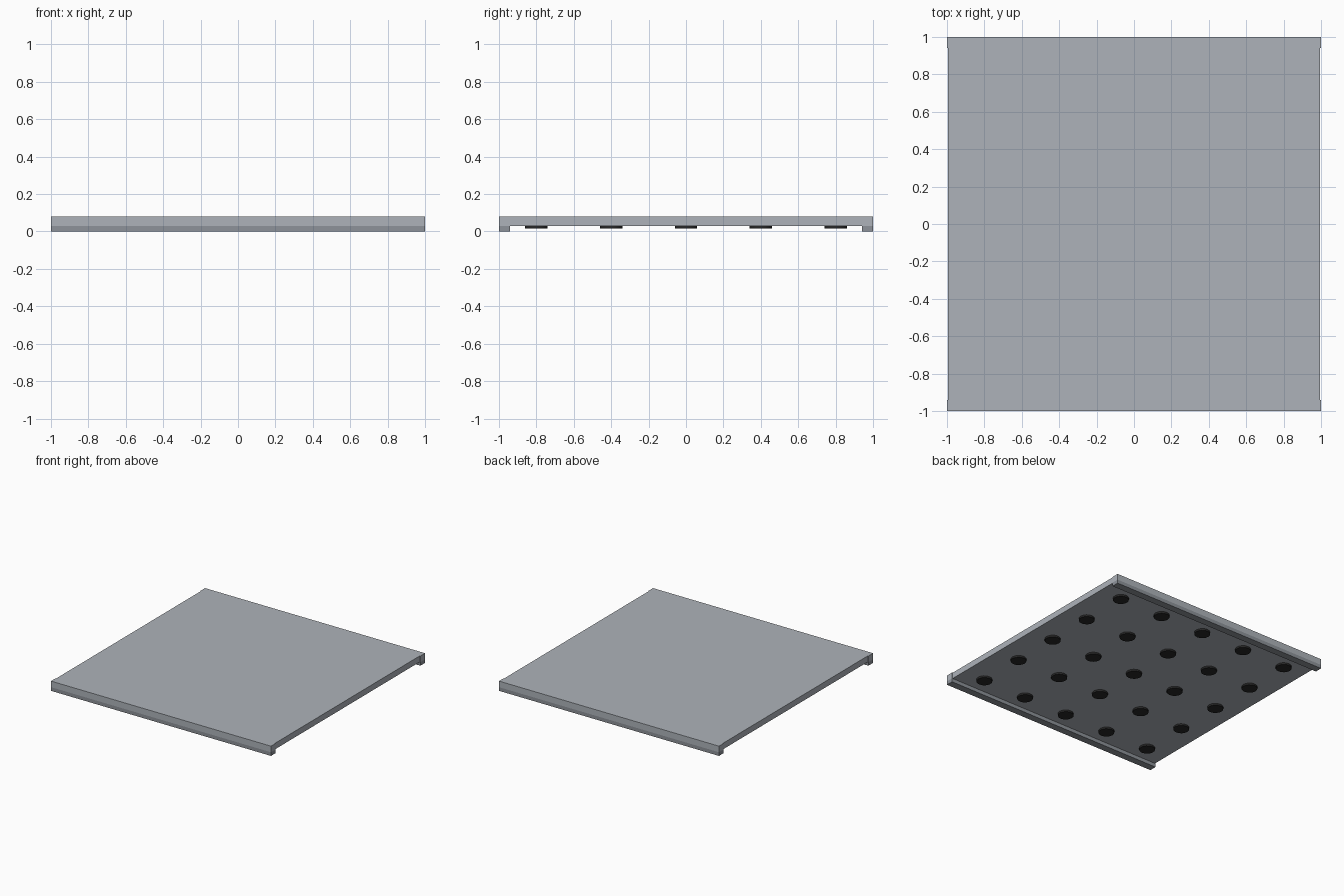
import bpy

if "Cube" in bpy.data.objects:
    bpy.data.objects.remove(bpy.data.objects["Cube"])


def material(name, rgb):
    m = bpy.data.materials.new(name)
    m.diffuse_color = (*rgb, 1)
    m.use_nodes = True
    m.node_tree.nodes["Principled BSDF"].inputs["Base Color"].default_value = m.diffuse_color
    return m


def box(name, lo, hi, mat):
    bpy.ops.mesh.primitive_cube_add(size=1, location=[(a + b) / 2 for a, b in zip(lo, hi)])
    ob = bpy.context.object
    ob.name = name
    ob.scale = [b - a for a, b in zip(lo, hi)]
    bpy.ops.object.transform_apply(location=False, rotation=False, scale=True)
    ob.data.materials.append(mat)
    return ob


steel = material("steel", (0.42, 0.45, 0.49))
dark_steel = material("dark_steel", (0.27, 0.29, 0.32))
rubber = material("rubber", (0.02, 0.02, 0.02))

# Flat deck between the two side rails
box("deck", (-0.995, -0.94, 0.03), (0.995, 0.94, 0.08), steel)

# Side rails with darker feet, front and back
for name, y0, y1 in (("front", -1, -0.94), ("back", 0.94, 1)):
    box(name + "_rail", (-1, y0, 0.03), (1, y1, 0.08), steel)
    box(name + "_foot", (-1, y0, 0), (1, y1, 0.03), dark_steel)

# Five by five grid of round pads under the deck
for i in range(5):
    for j in range(5):
        bpy.ops.mesh.primitive_cylinder_add(
            vertices=16, radius=0.06, depth=0.015,
            location=(-0.8 + 0.4 * i, -0.8 + 0.4 * j, 0.0225))
        pad = bpy.context.object
        pad.name = f"pad_{i}_{j}"
        pad.data.materials.append(rubber)
        bpy.ops.object.shade_smooth_by_angle()
